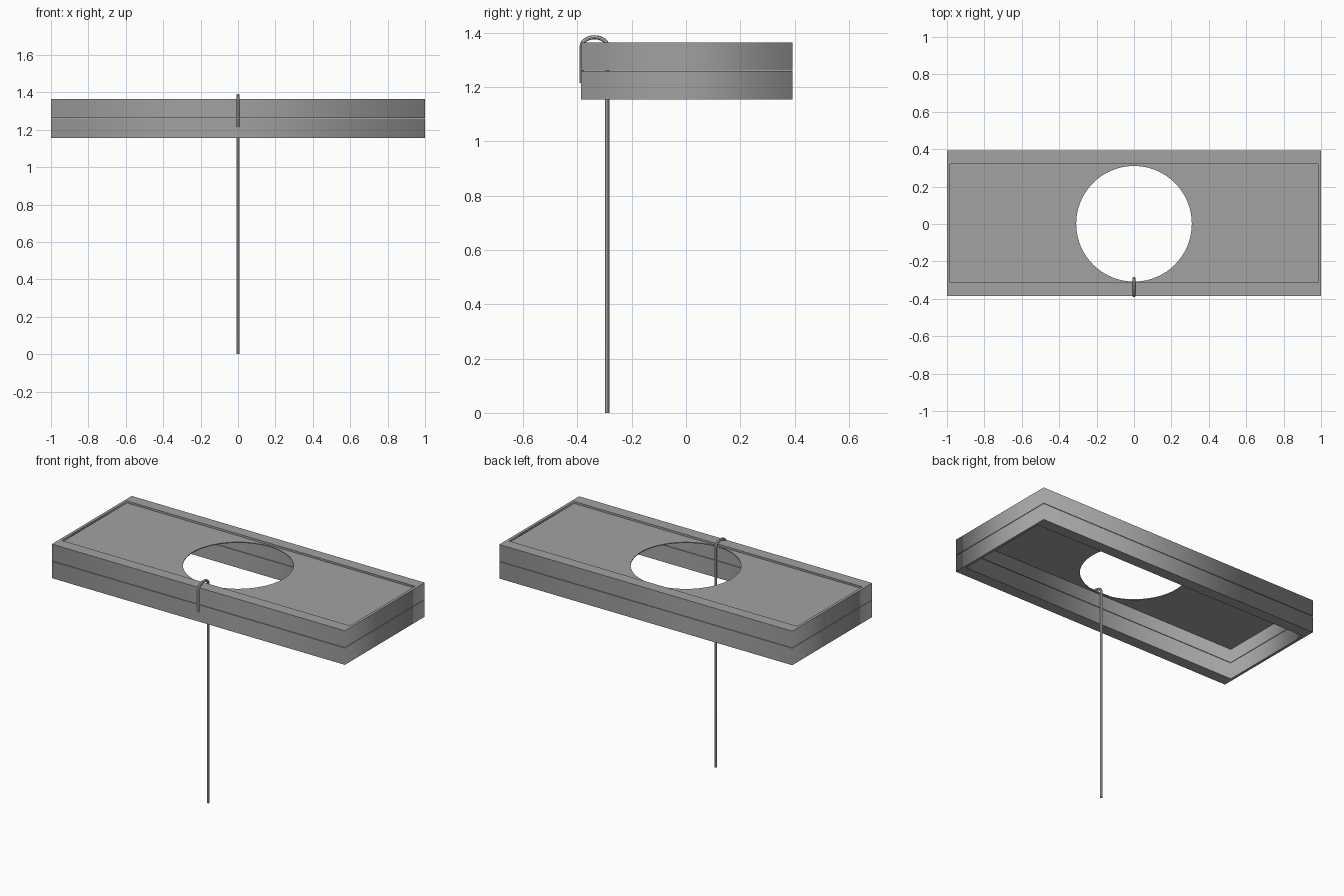
import bpy
from math import cos, sin, pi

cube = bpy.data.objects.get("Cube")
if cube:
    bpy.data.objects.remove(cube, do_unlink=True)


def material(name, value):
    mat = bpy.data.materials.new(name)
    mat.use_nodes = True
    colour = (value, value, value, 1)
    mat.diffuse_color = colour
    mat.node_tree.nodes["Principled BSDF"].inputs["Base Color"].default_value = colour
    return mat


grey = material("mid grey", 0.36)
light_grey = material("light grey", 0.65)


def add_spline(curve, points, closed):
    spline = curve.splines.new("POLY")
    spline.points.add(len(points) - 1)
    for p, co in zip(spline.points, points):
        p.co = (*co, 1)
    spline.use_cyclic_u = closed


def finish(name, curve, mat):
    """Turn a curve into a mesh object with one material."""
    obj = bpy.data.objects.new(name, curve)
    bpy.context.collection.objects.link(obj)
    curve.materials.append(mat)
    bpy.ops.object.select_all(action="DESELECT")
    obj.select_set(True)
    bpy.context.view_layer.objects.active = obj
    bpy.ops.object.convert(target="MESH")
    return bpy.context.view_layer.objects.active


def slab(name, outlines, bottom, top, mat):
    """Flat slab: first outline is the edge, the others are holes."""
    curve = bpy.data.curves.new(name, "CURVE")
    curve.dimensions = "2D"
    curve.fill_mode = "BOTH"
    curve.extrude = (top - bottom) / 2
    for outline in outlines:
        add_spline(curve, [(x, y, 0) for x, y in outline], True)
    obj = finish(name, curve, mat)
    obj.location.z = (top + bottom) / 2
    return obj


def rect(half_x, y0, y1):
    return [(-half_x, y0), (half_x, y0), (half_x, y1), (-half_x, y1)]


# Box walls: two stacked open frames with a fine seam between them
outer = rect(1, -0.386, 0.392)
inner = rect(0.983, -0.314, 0.322)
slab("lower_frame", [outer, inner], 1.155, 1.259, grey)
slab("upper_frame", [outer, inner], 1.262, 1.365, grey)

# Thin recessed top panel with a round opening
radius, sides = 0.309, 96
hole = [(radius * cos(2 * pi * i / sides), 0.001 + radius * sin(2 * pi * i / sides))
        for i in range(sides)]
slab("top_panel", [inner, hole], 1.348, 1.353, grey)

# Long rod hooked over the front wall
rod_y, tip_y, arch_z = -0.290, -0.384, 1.352
mid, half = (rod_y + tip_y) / 2, (rod_y - tip_y) / 2
path = [(0, rod_y, 0)]
path += [(0, mid + half * cos(pi * i / 16), arch_z + 0.032 * sin(pi * i / 16))
         for i in range(17)]
path.append((0, tip_y, 1.215))
wire = bpy.data.curves.new("hooked_rod", "CURVE")
wire.dimensions = "3D"
wire.bevel_depth = 0.008
wire.bevel_resolution = 3
wire.use_fill_caps = True
add_spline(wire, path, False)
finish("hooked_rod", wire, light_grey)
bpy.ops.object.shade_smooth_by_angle()
